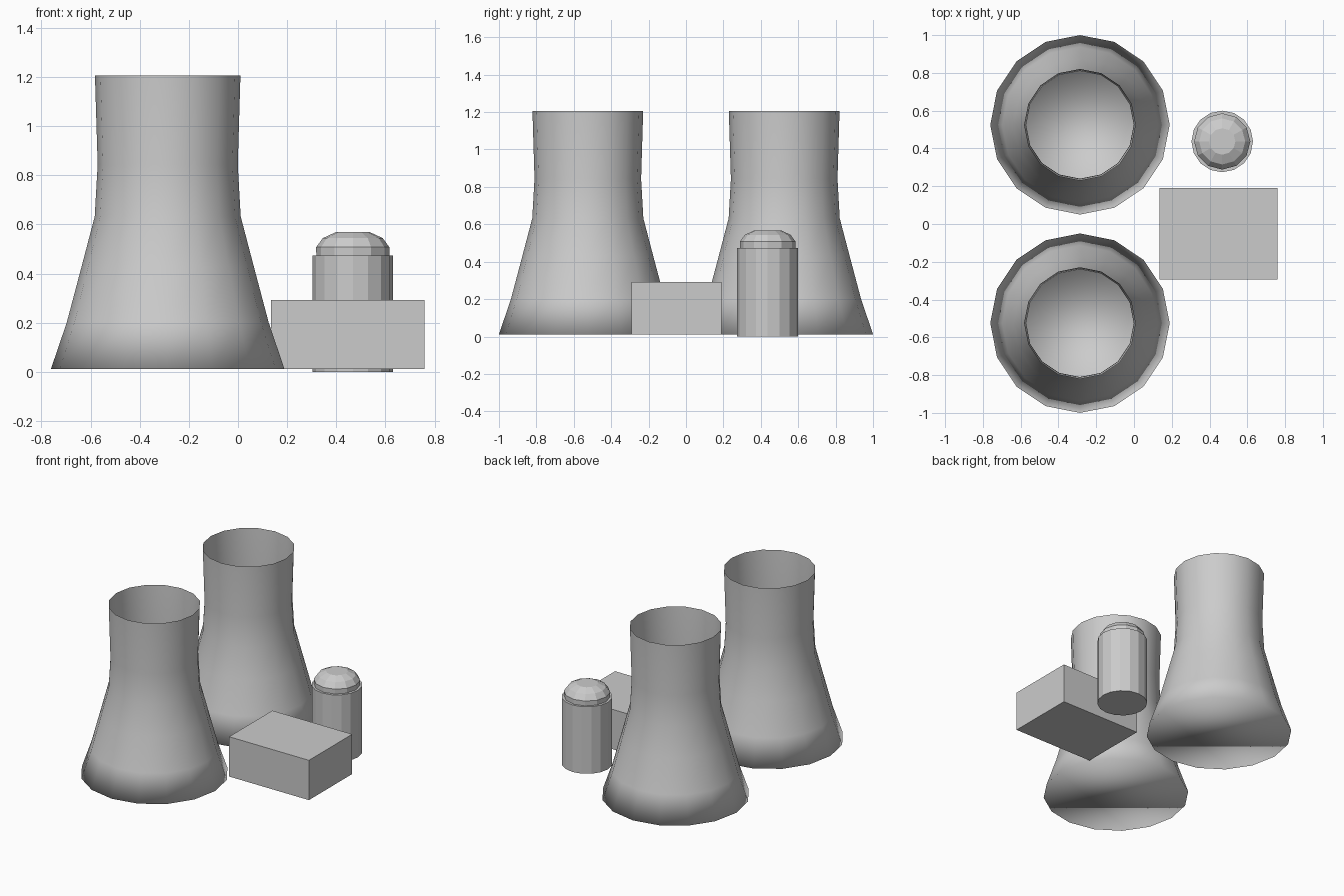
import bpy, bmesh
from math import sin, cos, pi

if "Cube" in bpy.data.objects:
    bpy.data.objects.remove(bpy.data.objects["Cube"])


def lathe(name, profile, sides, loc, cap_bottom, cap_top, smooth):
    """Revolve (radius, z) pairs around a vertical axis."""
    bm = bmesh.new()
    rings = [[bm.verts.new((r * cos(2 * pi * i / sides), r * sin(2 * pi * i / sides), z))
              for i in range(sides)] for r, z in profile]
    for a, b in zip(rings, rings[1:]):
        for i in range(sides):
            j = (i + 1) % sides
            bm.faces.new((a[i], a[j], b[j], b[i]))
    if cap_bottom:
        bm.faces.new(rings[0][::-1])
    if cap_top:
        bm.faces.new(rings[-1])
    for f in bm.faces:
        f.smooth = smooth
    mesh = bpy.data.meshes.new(name)
    bm.to_mesh(mesh)
    bm.free()
    ob = bpy.data.objects.new(name, mesh)
    ob.location = (loc[0], loc[1], 0)
    bpy.context.collection.objects.link(ob)
    return ob


# Two flared cooling towers: open top, closed floor, softly shaded
tower = [(0.475, 0.012), (0.411, 0.2), (0.35, 0.43),
         (0.297, 0.632), (0.285, 0.843), (0.296, 1.205)]
for side, y in (("front", -0.525), ("back", 0.525)):
    lathe("cooling_tower_" + side, tower, 16, (-0.286, y), True, False, True)

# Reactor drum and its faceted dome
centre = (0.467, 0.437)
lathe("reactor_drum", [(0.163, 0), (0.163, 0.473)], 16, centre, True, True, False)
lathe("reactor_dome", [(0.148, 0.45), (0.149, 0.507), (0.122, 0.544), (0.07, 0.568)],
      12, centre, True, True, False)

# Turbine hall block
bpy.ops.mesh.primitive_cube_add(size=1, location=(0.447, -0.051, 0.152))
hall = bpy.context.object
hall.name = "turbine_hall"
hall.scale = (0.624, 0.483, 0.281)
